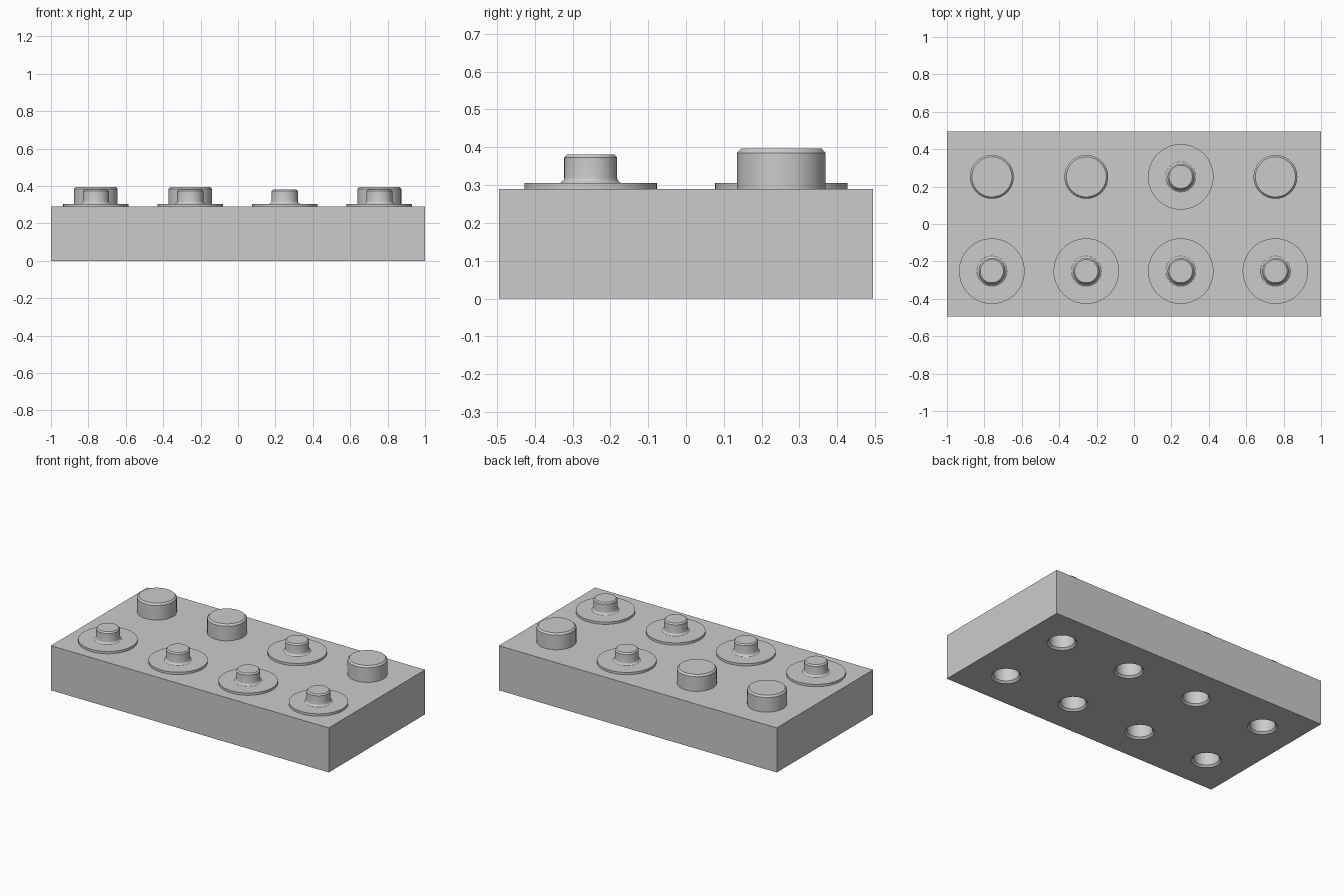
import bpy
import bmesh
from math import tau
from mathutils import Vector, Matrix

cube = bpy.data.objects.get("Cube")
if cube:
    bpy.data.objects.remove(cube, do_unlink=True)

LENGTH, WIDTH, TOP = 2.0, 0.99, 0.29
COLUMNS = [-0.76, -0.255, 0.25, 0.756]
ROWS = {"front": -0.252, "back": 0.252}
PIN_COLUMN = 2  # the only back-row place with a flanged pin

grey = bpy.data.materials.new("light_grey")
grey.use_nodes = True
colour = (0.6, 0.6, 0.6, 1)
grey.diffuse_color = colour
grey.node_tree.nodes["Principled BSDF"].inputs["Base Color"].default_value = colour


def lathe_mesh(name, profile, steps=64):
    """Turn a (radius, height) profile around the z axis."""
    bm = bmesh.new()
    verts = [bm.verts.new((r, 0, z)) for r, z in profile]
    edges = [bm.edges.new(pair) for pair in zip(verts, verts[1:])]
    bmesh.ops.spin(bm, geom=verts + edges, cent=(0, 0, 0), axis=(0, 0, 1),
                   angle=tau, steps=steps)
    bmesh.ops.remove_doubles(bm, verts=bm.verts, dist=1e-5)
    bmesh.ops.recalc_face_normals(bm, faces=bm.faces)
    mesh = bpy.data.meshes.new(name)
    bm.to_mesh(mesh)
    bm.free()
    mesh.materials.append(grey)
    return mesh


def add(name, mesh, location=(0, 0, 0)):
    obj = bpy.data.objects.new(name, mesh)
    obj.location = location
    bpy.context.collection.objects.link(obj)
    return obj


def smooth(obj):
    bpy.ops.object.select_all(action="DESELECT")
    obj.select_set(True)
    bpy.context.view_layer.objects.active = obj
    bpy.ops.object.shade_smooth_by_angle()


# Base block
bm = bmesh.new()
bmesh.ops.create_cube(bm, size=1, matrix=Matrix.Translation((0, 0, TOP / 2))
                      @ Matrix.Diagonal((LENGTH, WIDTH, TOP, 1)))
block_mesh = bpy.data.meshes.new("base_block")
bm.to_mesh(block_mesh)
bm.free()
block_mesh.materials.append(grey)
block = add("base_block", block_mesh)

# Chamfered sockets cut into the underside
socket = lathe_mesh("socket_cutter", [(0, -0.02), (0.107, -0.02), (0.075, 0.012),
                                      (0.075, 0.11), (0, 0.11)])
bm = bmesh.new()
for y in ROWS.values():
    for x in COLUMNS:
        start = len(bm.verts)
        bm.from_mesh(socket)
        bm.verts.ensure_lookup_table()
        bmesh.ops.translate(bm, verts=bm.verts[start:], vec=Vector((x, y, 0)))
bm.to_mesh(socket)
bm.free()
cutter = add("socket_cutter", socket)
cutter.hide_render = True
cut = block.modifiers.new("sockets", "BOOLEAN")
cut.operation = "DIFFERENCE"
cut.solver = "EXACT"
cut.object = cutter
bpy.ops.object.select_all(action="DESELECT")
block.select_set(True)
bpy.context.view_layer.objects.active = block
bpy.ops.object.modifier_apply(modifier=cut.name)
bpy.data.objects.remove(cutter, do_unlink=True)
smooth(block)

# Flanged pin with a small fillet at its foot, and the wide plain stud
pin = lathe_mesh("flanged_pin", [(0, 0.28), (0.175, 0.28), (0.175, 0.305), (0.081, 0.305),
                                 (0.075, 0.309), (0.071, 0.314), (0.07, 0.319),
                                 (0.07, 0.373), (0.062, 0.381), (0, 0.381)])
stud = lathe_mesh("wide_stud", [(0, 0.28), (0.117, 0.28), (0.117, 0.385),
                                (0.107, 0.396), (0, 0.396)])

for row, y in ROWS.items():
    for i, x in enumerate(COLUMNS):
        is_pin = row == "front" or i == PIN_COLUMN
        mesh = pin if is_pin else stud
        smooth(add(f"{row}_{mesh.name}_{i + 1}", mesh, (x, y, 0)))
